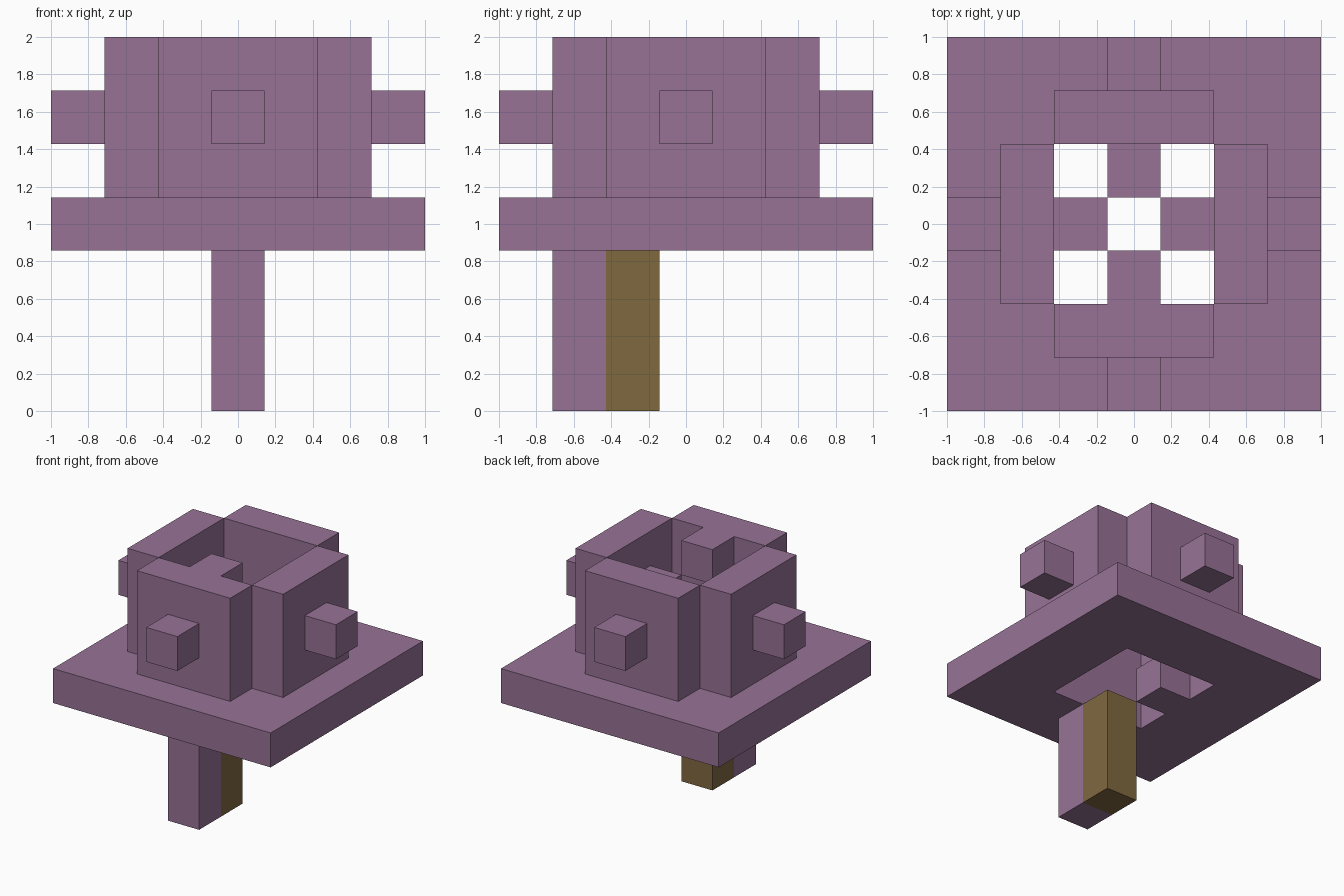
import bpy
import bmesh
import math

if "Cube" in bpy.data.objects:
    bpy.data.objects.remove(bpy.data.objects["Cube"])

U = 2 / 7  # one block


def material(name, rgb):
    m = bpy.data.materials.new(name)
    m.diffuse_color = (*rgb, 1)
    m.use_nodes = True
    m.node_tree.nodes["Principled BSDF"].inputs["Base Color"].default_value = m.diffuse_color
    return m


PURPLE = material("dusty purple", (0.309, 0.171, 0.305))
BROWN = material("earth brown", (0.216, 0.138, 0.051))


def finish(name, bm, mat):
    bmesh.ops.recalc_face_normals(bm, faces=bm.faces)
    mesh = bpy.data.meshes.new(name)
    bm.to_mesh(mesh)
    bm.free()
    mesh.materials.append(mat)
    ob = bpy.data.objects.new(name, mesh)
    bpy.context.collection.objects.link(ob)
    return ob


def box(name, center, size, z0, mat=PURPLE, turn=0):
    """Box in block units, turned about the z axis by quarter turns."""
    bm = bmesh.new()
    bmesh.ops.create_cube(bm, size=1)
    for v in bm.verts:
        x = (center[0] + v.co.x * size[0]) * U
        y = (center[1] + v.co.y * size[1]) * U
        c, s = round(math.cos(turn * math.pi / 2)), round(math.sin(turn * math.pi / 2))
        v.co = (c * x - s * y, s * x + c * y, (z0 + (v.co.z + 0.5) * size[2]) * U)
    return finish(name, bm, mat)


# Square deck with a central opening
bm = bmesh.new()
corners = [(-1, -1), (1, -1), (1, 1), (-1, 1)]
loops = [[bm.verts.new((x * r * U, y * r * U, z * U)) for x, y in corners]
         for r, z in ((3.5, 3), (3.5, 4), (1.5, 4), (1.5, 3))]
for k in range(4):
    a, b = loops[k], loops[(k + 1) % 4]
    for i in range(4):
        j = (i + 1) % 4
        bm.faces.new((a[i], a[j], b[j], b[i]))
finish("deck", bm, PURPLE)

# Four walls, each with an outer peg and an inner step; the steps spiral up
for turn, (side, step_z) in enumerate((("front", 6), ("right", 5), ("back", 4), ("left", 3))):
    box(side + "_wall", (0, -2), (3, 1, 3), 4, turn=turn)
    box(side + "_peg", (0, -3), (1, 1, 1), 5, turn=turn)
    box(side + "_step", (0, -1), (1, 1, 1), step_z, turn=turn)

# Post below the deck: outer column and brown inner column
box("outer_post", (0, -2), (1, 1, 3), 0)
box("inner_post", (0, -1), (1, 1, 3), 0, BROWN)
